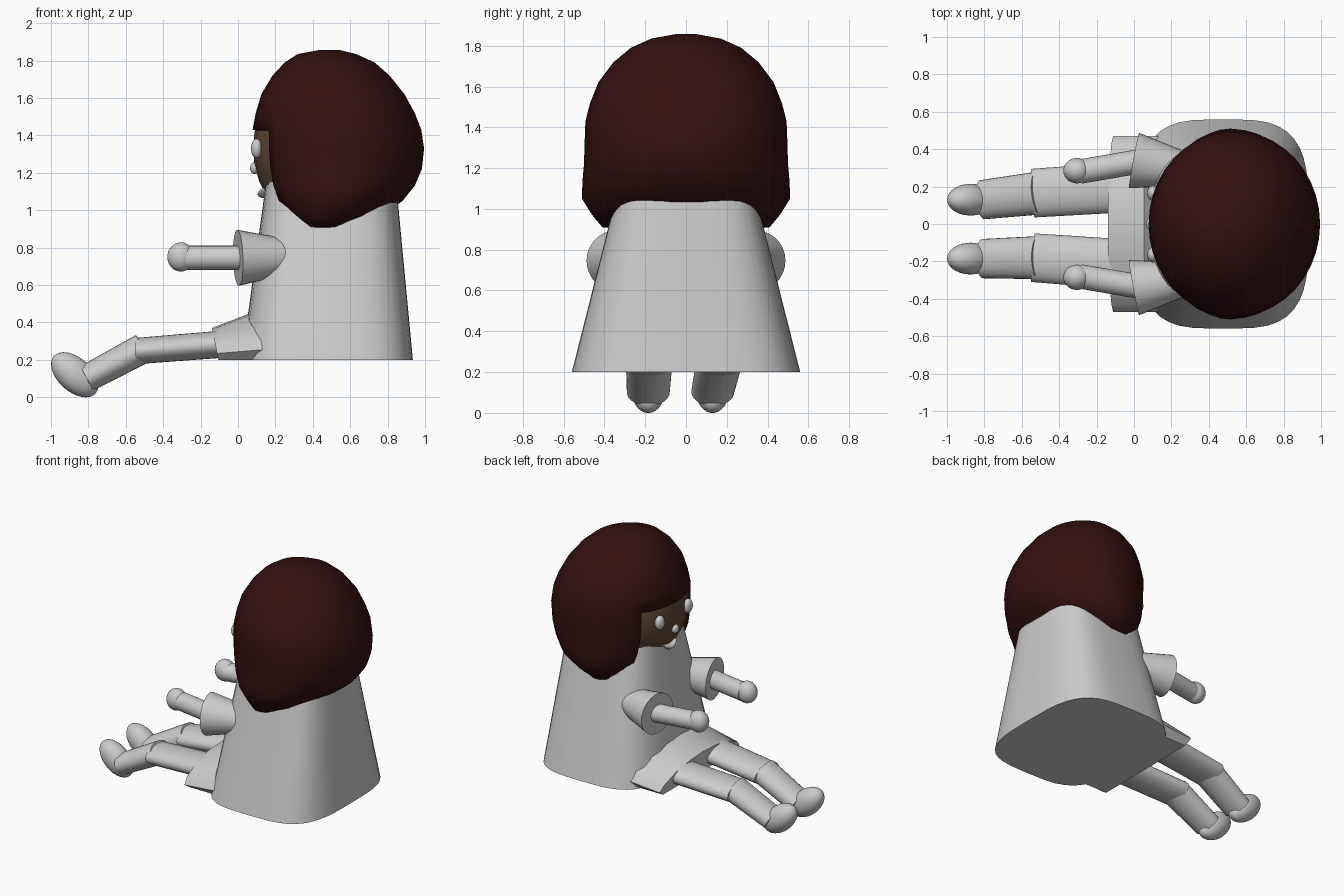
import bpy, bmesh, math
from mathutils import Vector, Matrix

if "Cube" in bpy.data.objects:
    bpy.data.objects.remove(bpy.data.objects["Cube"])


def finish(name, bm, mat=None, angle=40):
    bmesh.ops.recalc_face_normals(bm, faces=bm.faces)
    me = bpy.data.meshes.new(name)
    bm.to_mesh(me)
    bm.free()
    ob = bpy.data.objects.new(name, me)
    bpy.context.collection.objects.link(ob)
    if mat:
        me.materials.append(mat)
    bpy.ops.object.select_all(action='DESELECT')
    bpy.context.view_layer.objects.active = ob
    ob.select_set(True)
    bpy.ops.object.shade_smooth_by_angle(angle=math.radians(angle))
    return ob


def loft(rings):
    """Skin closed rings of points and cap both ends."""
    bm = bmesh.new()
    vs = [[bm.verts.new(p) for p in r] for r in rings]
    n = len(vs[0])
    for a, b in zip(vs, vs[1:]):
        for i in range(n):
            bm.faces.new((a[i], a[(i + 1) % n], b[(i + 1) % n], b[i]))
    bm.faces.new(vs[0])
    bm.faces.new(vs[-1])
    bmesh.ops.recalc_face_normals(bm, faces=bm.faces)
    return bm


def oval(z, front, back, hy, power=2, n=40):
    """Horizontal superellipse ring."""
    c, a = (front + back) / 2, (back - front) / 2
    f = lambda t: math.copysign(abs(t) ** (2 / power), t)
    return [(c + a * f(math.cos(2 * math.pi * i / n)),
             hy * f(math.sin(2 * math.pi * i / n)), z) for i in range(n)]


def tube(name, p0, p1, r0, r1, flat=1.0):
    """Tapered limb between two points; r is the y radius, flat scales the other."""
    p0, p1 = Vector(p0), Vector(p1)
    d = (p1 - p0).normalized()
    side = d.cross(Vector((0, 0, 1))).normalized()
    up = side.cross(d)
    n = 28
    ring = lambda p, r: [p + side * r * math.cos(2 * math.pi * i / n)
                         + up * r * flat * math.sin(2 * math.pi * i / n) for i in range(n)]
    return finish(name, loft([ring(p0, r0), ring(p1, r1)]))


def ball(name, loc, size, tilt=0, mat=None, bend=0):
    bm = bmesh.new()
    bmesh.ops.create_uvsphere(bm, u_segments=28, v_segments=16, radius=1)
    bmesh.ops.scale(bm, vec=size, verts=bm.verts)
    for v in bm.verts:
        v.co.z += bend * v.co.y ** 2
    bm.transform(Matrix.Translation(loc) @ Matrix.Rotation(tilt, 4, 'Y'))
    return finish(name, bm, mat)


def colour(name, rgb):
    m = bpy.data.materials.new(name)
    m.diffuse_color = (*rgb, 1)
    m.use_nodes = True
    m.node_tree.nodes["Principled BSDF"].inputs["Base Color"].default_value = m.diffuse_color
    return m


hair_mat = colour("hair_brown", (0.035, 0.005, 0.005))
skin_mat = colour("skin", (0.12, 0.065, 0.036))

# Dress body: rounded-square cone
finish("dress", loft([oval(0.2, 0.02, 0.935, 0.56, 3.5),
                      oval(1.15, 0.15, 0.845, 0.32, 3.5)]))

# Skirt over the lap: arched section, flat underneath
arch = [(-0.42, 0), (-0.47, 0.2), (-0.43, 0.45), (-0.3, 0.78), (-0.15, 0.95), (0, 1),
        (0.15, 0.95), (0.3, 0.78), (0.43, 0.45), (0.47, 0.2), (0.42, 0)]
finish("lap_skirt", loft([
    [(-0.105 - 0.035 * t, y, 0.2 + 0.17 * t) for y, t in arch],
    [(0.28, y, 0.2 + 0.33 * t) for y, t in arch]]))

# Head
ball("head", (0.5, 0, 1.33), (0.42, 0.44, 0.45), mat=skin_mat)

# Hair: bob with a face opening: (z, front x, back x, half width)
shape = [(1.857, 0.44, 0.54, 0.05), (1.835, 0.32, 0.63, 0.17), (1.79, 0.25, 0.73, 0.27),
         (1.72, 0.185, 0.81, 0.355), (1.62, 0.125, 0.89, 0.43), (1.52, 0.095, 0.945, 0.47),
         (1.43, 0.078, 0.98, 0.493), (1.33, 0.078, 0.995, 0.497), (1.22, 0.088, 0.983, 0.5),
         (1.13, 0.11, 0.945, 0.508), (1.05, 0.15, 0.88, 0.51), (0.97, 0.21, 0.77, 0.46),
         (0.91, 0.28, 0.63, 0.41), (0.9, 0.36, 0.55, 0.3)]
bm = loft([oval(*s) for s in shape])
gone = []
for f in bm.faces:
    c = f.calc_center_median()
    if c.z < 1.43 and abs(c.y) < 0.30 and c.x < 0.35:
        gone.append(f)
bmesh.ops.delete(bm, geom=gone, context='FACES')
hair = finish("hair", bm, hair_mat, 60)
mod = hair.modifiers.new("thickness", 'SOLIDIFY')
mod.thickness = 0.03
mod.offset = -1

# Face features
for s in (-1, 1):
    ball("eye", (0.1, 0.165 * s, 1.33), (0.03, 0.04, 0.052))
ball("nose", (0.09, 0, 1.225), (0.025, 0.032, 0.032))
ball("mouth", (0.135, 0, 1.085), (0.03, 0.07, 0.02), bend=6)

# Arms: sleeve, forearm and hand on each side
for s in (-1, 1):
    tube("sleeve", (0.0, 0.34 * s, 0.745), (0.33, 0.28 * s, 0.755), 0.15, 0.08)
    tube("forearm", (-0.29, 0.28 * s, 0.745), (0.03, 0.335 * s, 0.745), 0.065, 0.065)
    ball("hand", (-0.305, 0.285 * s, 0.75), (0.073, 0.068, 0.078))

# Legs: (hip y, knee y, ankle y)
for hip, knee, ankle in ((0.20, 0.165, 0.13), (-0.22, -0.18, -0.185)):
    tube("upper_leg", (0.0, hip, 0.29), (-0.54, knee, 0.247), 0.135, 0.13, 0.54)
    tube("lower_leg", (-0.51, knee, 0.26), (-0.81, ankle, 0.1), 0.115, 0.105, 0.7)
    ball("foot", (-0.873, ankle, 0.12), (0.15, 0.085, 0.09), tilt=math.radians(42))
